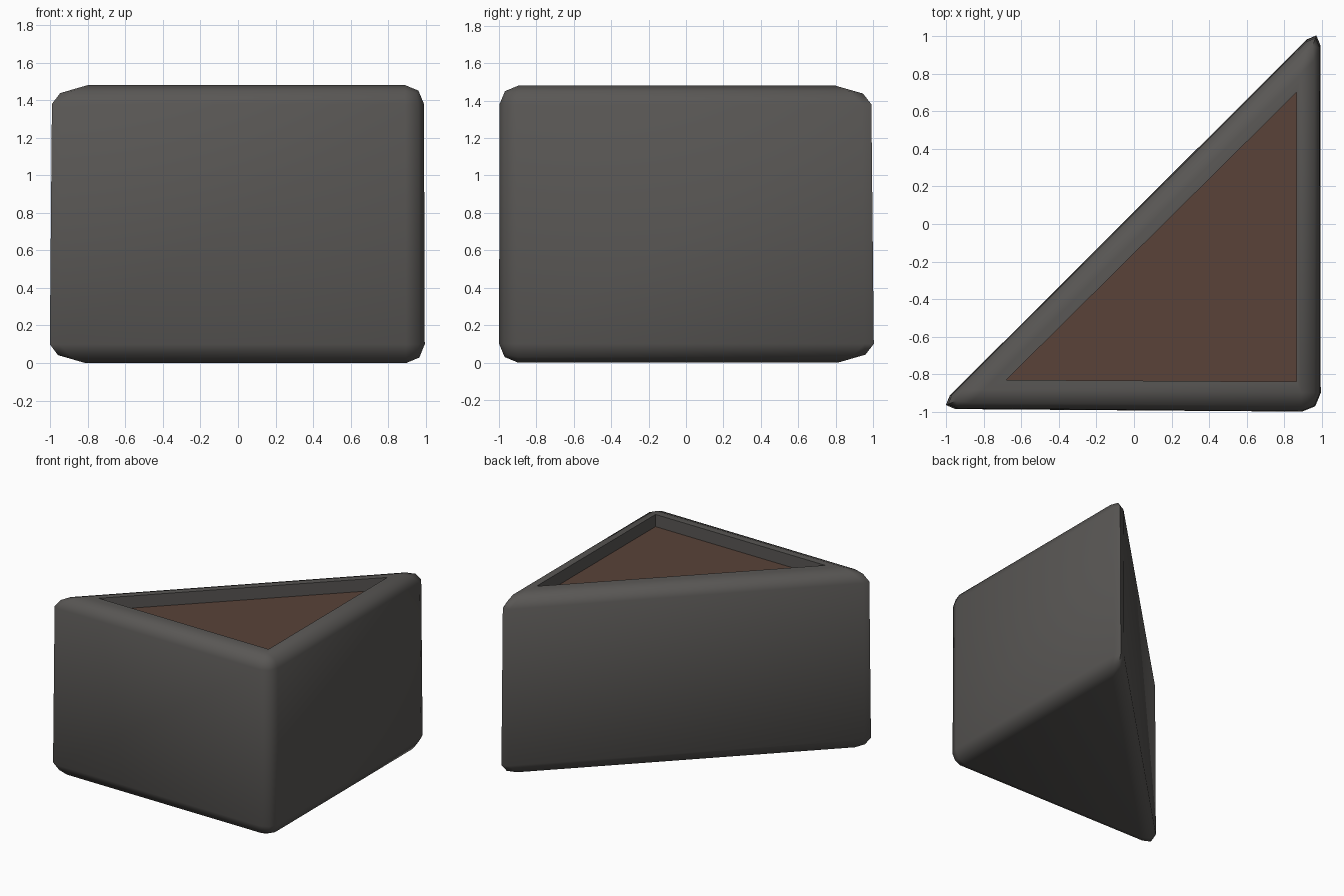
import bpy, bmesh
from mathutils import Vector

if "Cube" in bpy.data.objects:
    bpy.data.objects.remove(bpy.data.objects["Cube"])

HEIGHT, SOIL_Z, BEVEL = 1.48, 1.38, 0.1
BASE = [(-1.053, -0.985), (0.995, -1.0), (0.992, 1.055)]      # outer corners on the ground
RIM = [(-1.04, -0.98), (0.99, -0.998), (0.988, 1.04)]         # outer corners at the top
OPENING = [(-0.68, -0.83), (0.865, -0.84), (0.865, 0.70)]     # inner edge of the rim


def material(name, color):
    m = bpy.data.materials.new(name)
    m.diffuse_color = (*color, 1)
    m.use_nodes = True
    m.node_tree.nodes["Principled BSDF"].inputs["Base Color"].default_value = m.diffuse_color
    return m


def add_object(name, bm, mat):
    mesh = bpy.data.meshes.new(name)
    bm.to_mesh(mesh)
    bm.free()
    mesh.materials.append(mat)
    ob = bpy.data.objects.new(name, mesh)
    bpy.context.collection.objects.link(ob)
    return ob


# Planter body: rounded triangular prism
bm = bmesh.new()
low = [bm.verts.new((x, y, 0)) for x, y in BASE]
high = [bm.verts.new((x, y, HEIGHT)) for x, y in RIM]
bm.faces.new(low[::-1])
bm.faces.new(high)
for i in range(3):
    j = (i + 1) % 3
    bm.faces.new((low[i], low[j], high[j], high[i]))
bmesh.ops.bevel(bm, geom=bm.edges[:], offset=BEVEL, offset_type='OFFSET',
                segments=2, profile=0.5, affect='EDGES')

# Rim and recess: inset the top, then sink it to the soil level
top = max(bm.faces, key=lambda f: f.calc_center_median().z)
bmesh.ops.inset_individual(bm, faces=[top], thickness=0.03)
for v in top.verts:
    x, y = min(OPENING, key=lambda p: (Vector(p) - v.co.xy).length)
    v.co = (x, y, HEIGHT)
floor = bmesh.ops.extrude_discrete_faces(bm, faces=[top])["faces"][0]
for v in floor.verts:
    v.co.z = SOIL_Z
bmesh.ops.delete(bm, geom=[floor], context='FACES_ONLY')
bmesh.ops.recalc_face_normals(bm, faces=bm.faces[:])
planter = add_object("planter", bm, material("dark grey stone", (0.10, 0.095, 0.09)))

# Soil surface closing the recess
bm = bmesh.new()
bm.faces.new([bm.verts.new((x, y, SOIL_Z)) for x, y in OPENING])
add_object("soil", bm, material("brown soil", (0.10, 0.055, 0.04)))

bpy.context.view_layer.objects.active = planter
planter.select_set(True)
bpy.ops.object.shade_smooth_by_angle(angle=1.25)
